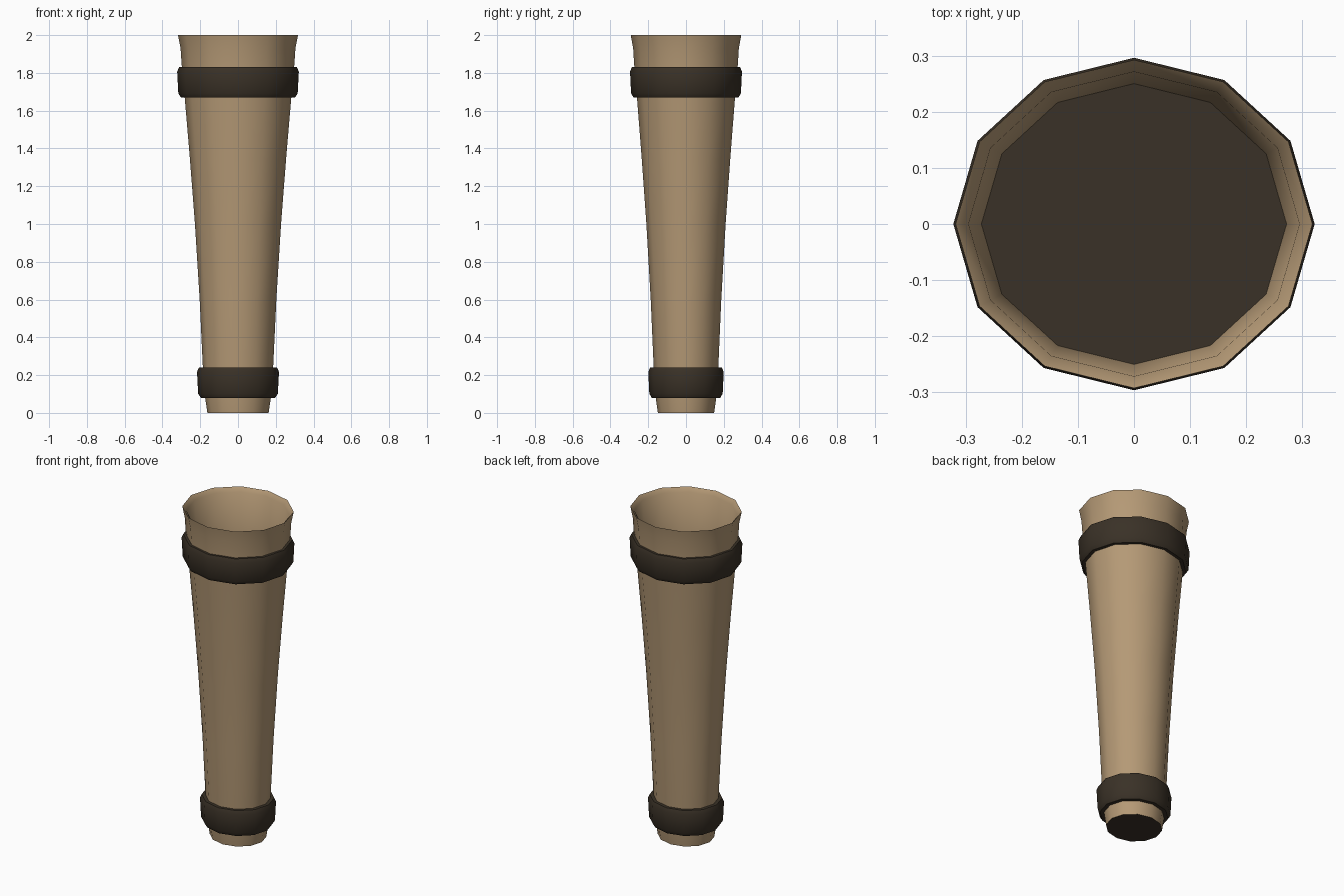
import bpy, bmesh, math

if "Cube" in bpy.data.objects:
    bpy.data.objects.remove(bpy.data.objects["Cube"])

SIDES = 12
Y_SCALE = 0.92  # the cross-section is slightly flattened


def material(name, rgb):
    m = bpy.data.materials.new(name)
    m.diffuse_color = (*rgb, 1)
    m.use_nodes = True
    m.node_tree.nodes["Principled BSDF"].inputs["Base Color"].default_value = m.diffuse_color
    return m


wood = material("tan wood", (0.46, 0.32, 0.18))
dark = material("dark brown", (0.042, 0.031, 0.02))


def lathe(name, profile, mats, closed=False):
    """Spin (radius, z) points into a twelve-sided shell; open ends are capped."""
    bm = bmesh.new()
    rings = []
    for r, z in profile:
        ring = []
        for i in range(SIDES):
            a = 2 * math.pi * i / SIDES
            ring.append(bm.verts.new((r * math.cos(a), r * Y_SCALE * math.sin(a), z)))
        rings.append(ring)
    pairs = list(zip(rings, rings[1:]))
    if closed:
        pairs.append((rings[-1], rings[0]))
    for lo, hi in pairs:
        for i in range(SIDES):
            j = (i + 1) % SIDES
            bm.faces.new((lo[i], lo[j], hi[j], hi[i]))
    if not closed:
        # end caps take the last material
        for ring in (rings[0][::-1], rings[-1]):
            bm.faces.new(ring).material_index = len(mats) - 1
    bmesh.ops.recalc_face_normals(bm, faces=bm.faces)
    mesh = bpy.data.meshes.new(name)
    bm.to_mesh(mesh)
    bm.free()
    for m in mats:
        mesh.materials.append(m)
    obj = bpy.data.objects.new(name, mesh)
    bpy.context.collection.objects.link(obj)
    bpy.ops.object.select_all(action="DESELECT")
    obj.select_set(True)
    bpy.context.view_layer.objects.active = obj
    bpy.ops.object.shade_smooth_by_angle(angle=math.radians(42))
    return obj


# Tapered shaft with flared lip, recessed mouth and dark end caps
lathe("shaft", [(0.162, 0), (0.174, 0.08), (0.186, 0.24), (0.203, 0.6),
                (0.228, 1.0), (0.255, 1.35), (0.283, 1.68), (0.298, 1.84),
                (0.304, 1.93), (0.318, 2.0), (0.295, 1.975), (0.272, 1.7)],
      [wood, dark])


# Bevelled bands wrapped around the shaft
def band(name, z, r):
    lathe(name, [(r - 0.045, z), (r - 0.02, z), (r - 0.006, z + 0.022),
                 (r, z + 0.137), (r - 0.01, z + 0.16), (r - 0.03, z + 0.16)],
          [dark], closed=True)


band("lower_band", 0.08, 0.217)
band("upper_band", 1.67, 0.322)
